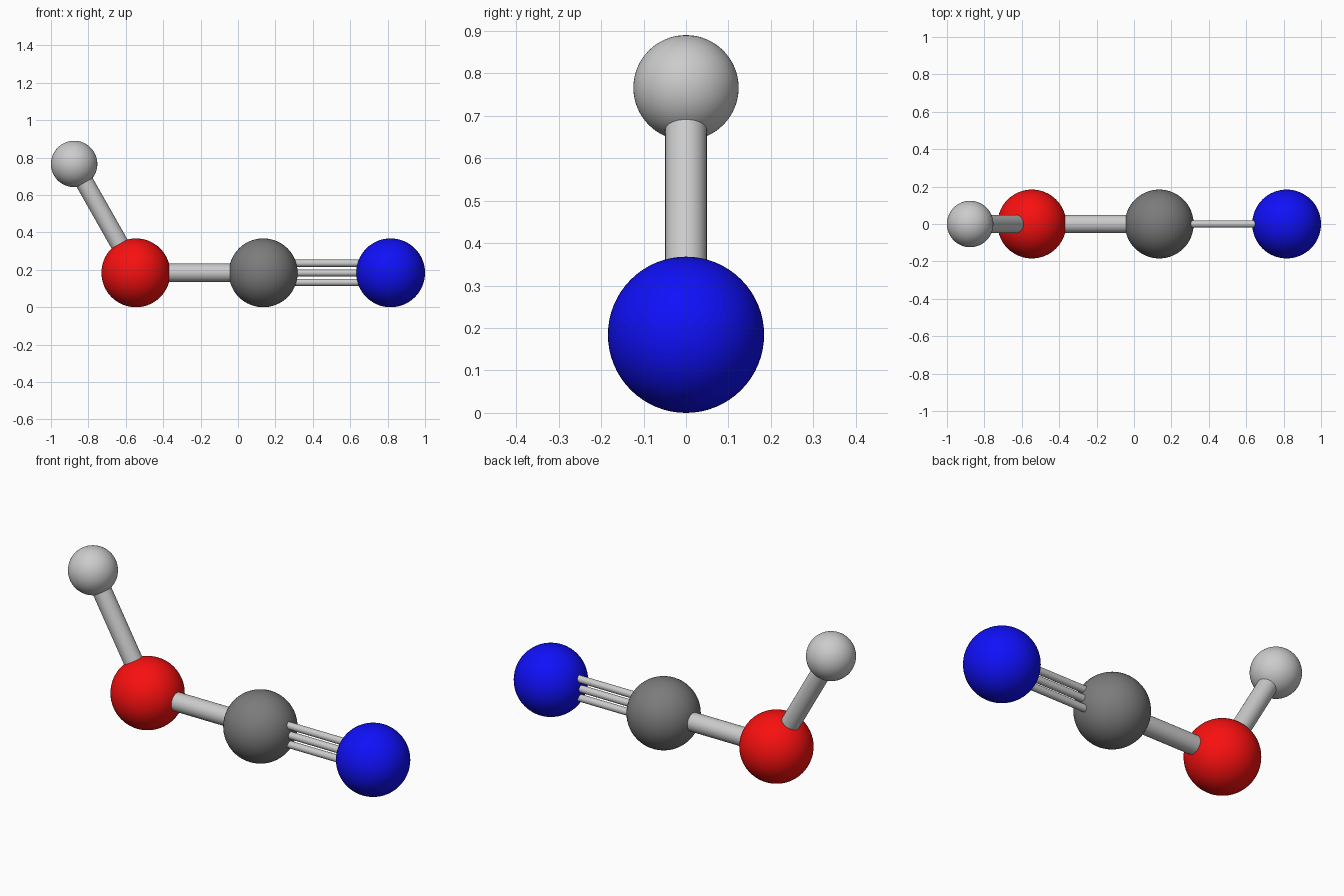
import bpy, math
from mathutils import Vector

if "Cube" in bpy.data.objects:
    bpy.data.objects.remove(bpy.data.objects["Cube"])


def material(name, rgb):
    m = bpy.data.materials.new(name)
    m.diffuse_color = (*rgb, 1)
    m.use_nodes = True
    m.node_tree.nodes["Principled BSDF"].inputs["Base Color"].default_value = m.diffuse_color
    return m


RED = material("red", (0.95, 0.005, 0.005))
BLUE = material("blue", (0.005, 0.005, 0.95))
DARK = material("dark_grey", (0.2, 0.2, 0.2))
LIGHT = material("light_grey", (0.53, 0.53, 0.53))


def atom(name, pos, radius, mat):
    bpy.ops.mesh.primitive_uv_sphere_add(segments=64, ring_count=32, radius=radius, location=pos)
    ob = bpy.context.object
    ob.name = name
    ob.data.materials.append(mat)
    bpy.ops.object.shade_smooth()


def bond(name, a, b, radius, offset=0.0):
    # rod between two atom centres, optionally shifted in z
    shift = Vector((0, 0, offset))
    d = b - a
    bpy.ops.mesh.primitive_cylinder_add(vertices=48, radius=radius, depth=d.length,
                                        location=(a + b) / 2 + shift)
    ob = bpy.context.object
    ob.name = name
    ob.rotation_euler = d.to_track_quat('Z', 'Y').to_euler()
    ob.data.materials.append(LIGHT)
    bpy.ops.object.shade_smooth_by_angle(angle=math.radians(40))


R, RH = 0.184, 0.124
H = Vector((-0.876, 0, 0.766))
O = Vector((-0.546, 0, R))
C = Vector((0.135, 0, R))
N = Vector((0.816, 0, R))

# Atoms
atom("hydrogen_atom", H, RH, LIGHT)
atom("oxygen_atom", O, R, RED)
atom("carbon_atom", C, R, DARK)
atom("nitrogen_atom", N, R, BLUE)

# Single bonds
bond("hydrogen_oxygen_bond", H, O, 0.049)
bond("oxygen_carbon_bond", O, C, 0.049)

# Triple bond: three thin rods stacked in z
for i in (-1, 0, 1):
    bond(f"triple_bond_rod_{i + 2}", C, N, 0.019, i * 0.051)
